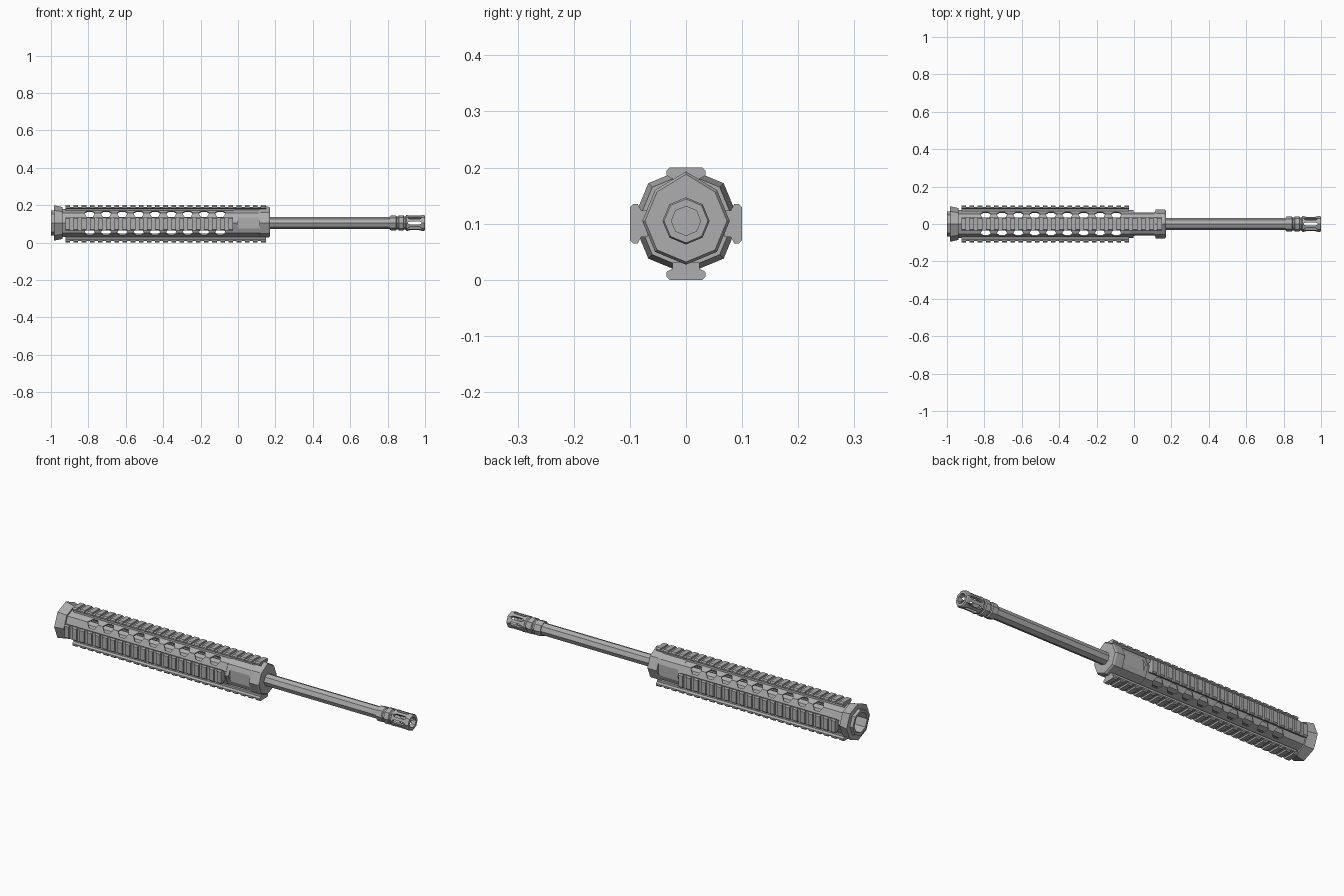
import bpy, bmesh
from math import cos, sin, pi

cube = bpy.data.objects.get("Cube")
if cube:
    bpy.data.objects.remove(cube, do_unlink=True)

grey = bpy.data.materials.new("gunmetal_grey")
grey.use_nodes = True
tone = (0.42, 0.42, 0.42, 1)
grey.diffuse_color = tone
grey.node_tree.nodes["Principled BSDF"].inputs["Base Color"].default_value = tone

AXIS = 0.105   # height of the tube and barrel axis
RAIL = 0.1     # height of the rail centre


def finish(name, bm):
    bmesh.ops.recalc_face_normals(bm, faces=bm.faces)
    mesh = bpy.data.meshes.new(name)
    bm.to_mesh(mesh)
    bm.free()
    mesh.materials.append(grey)
    obj = bpy.data.objects.new(name, mesh)
    bpy.context.collection.objects.link(obj)
    return obj


def loft(bm, rings, loop=False):
    """Skin a list of vertex rings; cap the ends unless the rings loop."""
    rings = [[bm.verts.new(p) for p in ring] for ring in rings]
    n = len(rings[0])
    pairs = list(zip(rings, rings[1:]))
    if loop:
        pairs.append((rings[-1], rings[0]))
    else:
        bm.faces.new(rings[0])
        bm.faces.new(rings[-1])
    for a, b in pairs:
        for i in range(n):
            j = (i + 1) % n
            bm.faces.new((a[i], a[j], b[j], b[i]))


def turned(name, profile, hollow=False, sides=8, top_raise=0):
    """Faceted body around the long axis from (x, radius) points."""
    bm = bmesh.new()
    rings = []
    for x, r in profile:
        ring = []
        for i in range(sides):
            a = pi / 2 + 2 * pi * i / sides
            ring.append((x, r * cos(a), AXIS + r * sin(a) + (top_raise if i == 0 else 0)))
        rings.append(ring)
    loft(bm, rings, hollow)
    return finish(name, bm)


def radial_point(x, t, r, a, height):
    return (x, r * cos(a) - t * sin(a), height + r * sin(a) + t * cos(a))


def radial_cutter(bm, outline, r0, r1, a):
    """Prism with an (x, t) outline, pushed outwards along angle a."""
    loft(bm, [[radial_point(x, t, r, a, AXIS) for x, t in outline] for r in (r0, r1)])


def cut(obj, bm):
    cutter = finish("cutter", bm)
    cutter.hide_render = True
    mod = obj.modifiers.new("cut", "BOOLEAN")
    mod.operation = "DIFFERENCE"
    mod.solver = "EXACT"
    mod.object = cutter
    graph = bpy.context.evaluated_depsgraph_get()
    mesh = bpy.data.meshes.new_from_object(obj.evaluated_get(graph))
    obj.modifiers.clear()
    obj.data = mesh
    bpy.data.objects.remove(cutter, do_unlink=True)


def hexagon(x, length, width):
    return [(x - length, 0), (x - length / 2, width), (x + length / 2, width),
            (x + length, 0), (x + length / 2, -width), (x - length / 2, -width)]


# Hollow handguard tube with vent holes along its four diagonal ridges
tube = turned("handguard_tube", [(-0.96, 0.076), (-0.02, 0.076), (-0.02, 0.068), (-0.96, 0.068)], True)
bm = bmesh.new()
for k in range(4):
    for i in range(9):
        radial_cutter(bm, hexagon(-0.793 + 0.0873 * i, 0.03, 0.023), 0.04, 0.1, pi / 4 + k * pi / 2)
cut(tube, bm)

# Solid front section with a flat recess on each side
front = turned("handguard_front", [(-0.021, 0.074), (0.11, 0.074), (0.12, 0.078),
                                   (0.162, 0.078), (0.17, 0.073)], top_raise=0.01)
bm = bmesh.new()
for a in (0, pi):
    outline = [(-0.003, -0.06), (0.085, -0.06), (0.115, -0.02), (0.115, 0.06), (0.03, 0.06), (-0.003, 0.02)]
    radial_cutter(bm, outline, 0.062, 0.12, a)
cut(front, bm)

# Flared rear collar with an open mouth
turned("rear_collar", [(-1, 0.052), (-1, 0.066), (-0.985, 0.068), (-0.985, 0.095),
                       (-0.937, 0.085), (-0.937, 0.052)], True)

# Four accessory rails, each a long base carrying a row of teeth
PITCH = 0.0436
BASE = [(0.024, 0.069), (0.024, 0.08), (0.035, 0.086), (0.035, 0.091)]
TOOTH = [(0.035, 0.0905), (0.035, 0.094), (0.029, 0.1)]


def rail(name, a, teeth):
    bm = bmesh.new()
    start = -0.923

    def bar(half, x0, x1):
        section = half + [(-t, r) for t, r in reversed(half)]
        loft(bm, [[radial_point(x, t, r, a, RAIL) for t, r in section] for x in (x0, x1)])

    bar(BASE, start, start + PITCH * (teeth - 1) + 0.025)
    for i in range(teeth):
        x = start + PITCH * i
        bar(TOOTH, x, x + 0.025)
    finish(name, bm)


rail("top_rail", pi / 2, 25)
rail("bottom_rail", -pi / 2, 25)
rail("back_rail", 0, 21)
rail("front_rail", pi, 21)

# Barrel
turned("barrel", [(-0.93, 0.031), (0.88, 0.031)])

# Slotted muzzle device with grooves behind it
muzzle = turned("muzzle_device", [
    (0.81, 0.026), (0.81, 0.035), (0.817, 0.039), (0.845, 0.039), (0.849, 0.034), (0.857, 0.034),
    (0.86, 0.041), (0.885, 0.041), (0.888, 0.035), (0.895, 0.035), (0.9, 0.042),
    (0.994, 0.042), (1, 0.039), (1, 0.026)], True)
bm = bmesh.new()
for k in range(8):
    radial_cutter(bm, [(0.91, -0.004), (0.92, -0.008), (0.97, -0.008), (0.98, -0.004),
                       (0.98, 0.004), (0.97, 0.008), (0.92, 0.008), (0.91, 0.004)],
                  0.022, 0.06, k * pi / 4)
cut(muzzle, bm)
